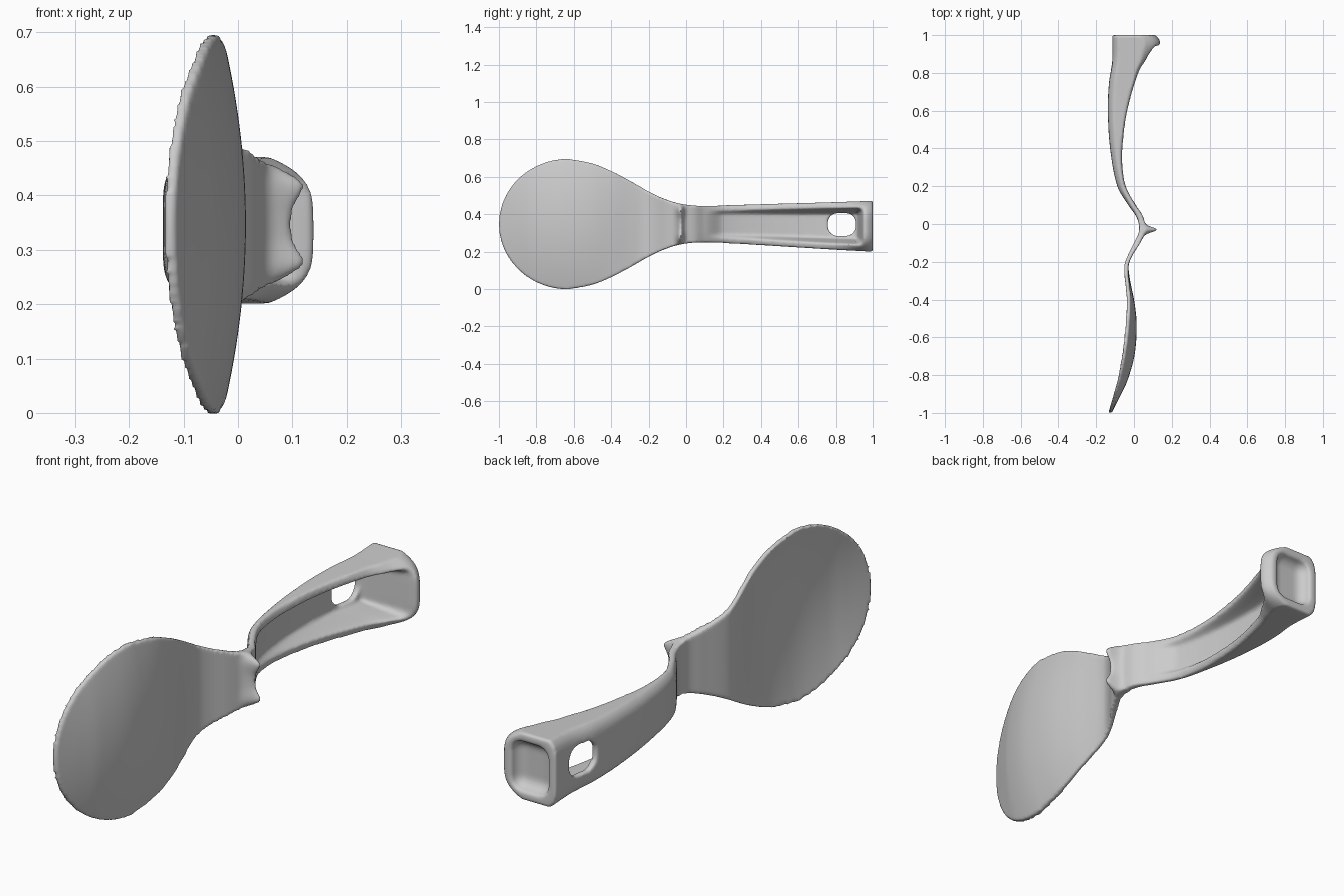
import bpy, math

if "Cube" in bpy.data.objects:
    bpy.data.objects.remove(bpy.data.objects["Cube"])

# Control points along the length (y, value)
BACK = [(-1, -.137), (-.9, -.109), (-.8, -.083), (-.6, -.052), (-.4, -.04), (-.25, -.052), (-.2, -.046),
        (-.1, .0), (-.05, .024), (0, .026), (.05, .006), (.1, -.03), (.2, -.088), (.4, -.126),
        (.6, -.138), (.75, -.132), (.87, -.115), (1, -.115)]
FRONT = [(-1, -.117), (-.95, -.092), (-.9, -.067), (-.83, -.035), (-.71, 0), (-.6, .013), (-.5, .013),
         (-.4, 0), (-.3, -.02), (-.22, -.028), (-.17, -.01), (-.1, .033), (-.05, .056), (0, .058), (.05, .043),
         (.1, .01), (.2, -.038), (.3, -.055), (.4, -.056), (.6, -.03), (.8, .033), (.88, .088), (.94, .137),
         (.97, .137), (1, .115)]
WIDTH = [(-.63, .349), (-.5, .324), (-.4, .284), (-.3, .232), (-.2, .175), (-.12, .137),
         (-.04, .111), (.05, .099), (.2, .101), (1, .136)]
FRONT_ROUND = [(.05, 0), (.2, .012), (.7, .014), (.85, .035), (.94, .08), (1, .08)]
BACK_ROUND = [(.0, 0), (.2, .025), (.8, .03), (1, .03)]
CREST = [(0, .04), (.03, .044), (.07, .066), (.085, .052), (.112, 0)]


def curve(pts, y):
    """Smooth interpolation through control points."""
    if y <= pts[0][0]:
        return pts[0][1]
    if y >= pts[-1][0]:
        return pts[-1][1]
    n = len(pts)
    i = next(k for k in range(n - 1) if y <= pts[k + 1][0])

    def slope(k):
        a, b = pts[max(k - 1, 0)], pts[min(k + 1, n - 1)]
        return (b[1] - a[1]) / (b[0] - a[0])
    h = pts[i + 1][0] - pts[i][0]
    t = (y - pts[i][0]) / h
    return ((2*t**3 - 3*t*t + 1) * pts[i][1] + (t**3 - 2*t*t + t) * h * slope(i)
            + (3*t*t - 2*t**3) * pts[i + 1][1] + (t**3 - t*t) * h * slope(i + 1))


def step(a, b, v):
    t = min(max((v - a) / (b - a), 0), 1)
    return t * t * (3 - 2 * t)


def half_width(y):
    if y < -.63:
        return max(.349 * math.sqrt(max(1 - ((y + .63) / .37) ** 2, 0)), .012)
    return curve(WIDTH, y)


def section(y, u):
    """Front and back x at position u (-1..1) across the width."""
    b, f, a = curve(BACK, y), curve(FRONT, y), abs(u)
    # dished blade: constant thickness, rim bent back
    thick = .021
    bf = f - (f - b - thick) * a * a
    # handle: rounded bar with a channel sunk into its front
    hf = f - curve(FRONT_ROUND, y) * a ** 4
    hb = b + curve(BACK_ROUND, y) * a ** 6
    channel = (1 - step(.5, .77, a)) * step(.1, .2, y) * (1 - step(.91, .95, y))
    hf += (b + .026 - hf) * channel
    # two-pointed crest across the neck
    hf += curve(CREST, a * half_width(y)) * math.exp(-((y + .03) / .018) ** 2)
    k = step(-.27, -.17, y)
    return bf + (hf - bf) * k, (bf - thick) * (1 - k) + hb * k


# Paddle body: one closed skin from tip to handle end
N = 48
us = [-math.cos(math.pi * i / N) for i in range(N + 1)]
ys = [-.63 - .37 * math.cos(math.pi / 2 * i / 40) for i in range(40)]
ys += [-.63 + 1.63 * i / 220 for i in range(221)]
verts, faces = [], []
for y in ys:
    zc, w = .347 - .011 * step(.1, 1, y), half_width(y)
    row = [section(y, u) for u in us]
    verts += [(row[i][0], y, zc + w * us[i]) for i in range(N + 1)]
    verts += [(row[i][1], y, zc + w * us[i]) for i in reversed(range(N + 1))]
R = 2 * (N + 1)
for j in range(len(ys) - 1):
    for i in range(R):
        k = (i + 1) % R
        faces.append((j*R + i, j*R + k, (j + 1)*R + k, (j + 1)*R + i))
for base, flip in ((0, True), ((len(ys) - 1) * R, False)):
    for i in range(N):
        q = (base + i, base + i + 1, base + R - 2 - i, base + R - 1 - i)
        faces.append(q[::-1] if flip else q)
mesh = bpy.data.meshes.new("rice_paddle")
mesh.from_pydata(verts, [], faces)
paddle = bpy.data.objects.new("rice_paddle", mesh)
bpy.context.collection.objects.link(paddle)
bpy.context.view_layer.objects.active = paddle
paddle.select_set(True)
bpy.ops.object.mode_set(mode='EDIT')
bpy.ops.mesh.select_all(action='SELECT')
bpy.ops.mesh.normals_make_consistent(inside=False)
bpy.ops.object.mode_set(mode='OBJECT')


def cut(name, loc, size, radius):
    """Subtract a rounded box from the paddle."""
    bpy.ops.mesh.primitive_cube_add(size=1, location=loc)
    box = bpy.context.object
    box.name, box.scale, box.hide_render = name, size, True
    bpy.ops.object.transform_apply(location=False, rotation=False)
    bev = box.modifiers.new("round", 'BEVEL')
    bev.width, bev.segments = radius, 6
    mod = paddle.modifiers.new(name, 'BOOLEAN')
    mod.operation, mod.solver, mod.object = 'DIFFERENCE', 'EXACT', box
    bpy.context.view_layer.objects.active = paddle
    bpy.ops.object.modifier_apply(modifier=mod.name)
    bpy.data.objects.remove(box)


# Hanging hole through the channel floor, and hollow in the handle end
cut("hanging_hole", (-.12, .832, .345), (.25, .15, .122), .052)
cut("end_hollow", (.003, 1.01, .336), (.165, .11, .2), .045)

# Soften every edge into one moulded surface
rem = paddle.modifiers.new("skin", 'REMESH')
rem.mode, rem.voxel_size = 'VOXEL', .007
smo = paddle.modifiers.new("soften", 'SMOOTH')
smo.factor, smo.iterations = .5, 5
bpy.ops.object.select_all(action='DESELECT')
paddle.select_set(True)
for m in ("skin", "soften"):
    bpy.ops.object.modifier_apply(modifier=m)
bpy.ops.object.shade_smooth()
